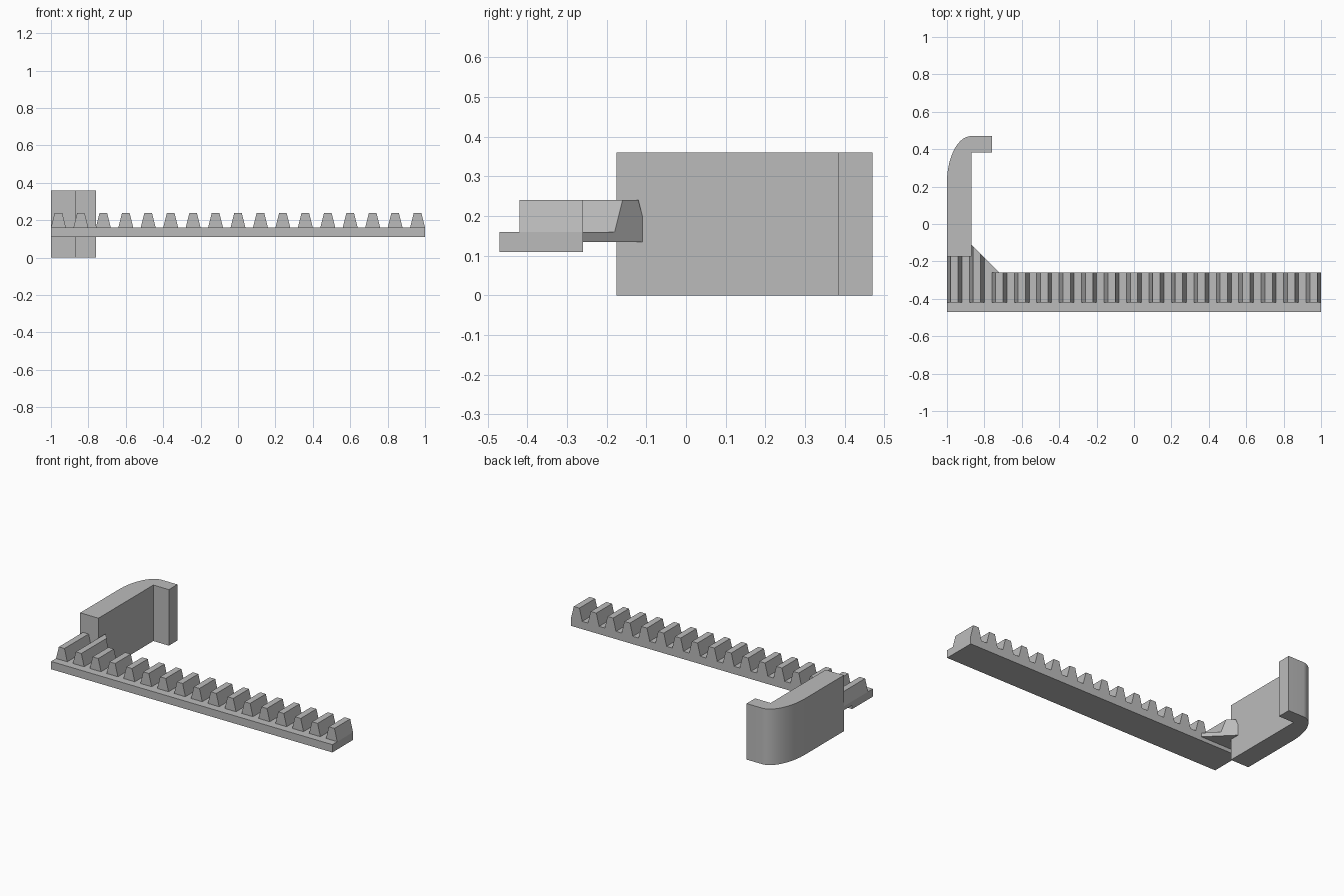
import bpy, bmesh, math

cube = bpy.data.objects.get("Cube")
if cube:
    bpy.data.objects.remove(cube)

grey = bpy.data.materials.new("plain grey")
grey.use_nodes = True
colour = (0.5, 0.5, 0.5, 1)
grey.diffuse_color = colour
grey.node_tree.nodes["Principled BSDF"].inputs["Base Color"].default_value = colour


def loft(name, start, end):
    """Solid between two matching outlines."""
    bm = bmesh.new()
    a = [bm.verts.new(p) for p in start]
    b = [bm.verts.new(p) for p in end]
    bm.faces.new(a)
    bm.faces.new(b[::-1])
    n = len(a)
    for i in range(n):
        j = (i + 1) % n
        bm.faces.new((a[j], a[i], b[i], b[j]))
    bmesh.ops.recalc_face_normals(bm, faces=bm.faces)
    mesh = bpy.data.meshes.new(name)
    bm.to_mesh(mesh)
    bm.free()
    mesh.materials.append(grey)
    obj = bpy.data.objects.new(name, mesh)
    bpy.context.collection.objects.link(obj)
    return obj


def slab(name, outline, z0, z1):
    """Plan outline raised from z0 to z1."""
    return loft(name, [(x, y, z0) for x, y in outline],
                [(x, y, z1) for x, y in outline])


FRONT, BACK, ARM_FRONT = -0.47, -0.26, -0.175
BASE_TOP, TOOTH_TOP = 0.16, 0.24
ARM_INNER = -0.87


def gusset_edge(x):
    return -0.98 - x


# Long bar under the teeth
slab("rack_bar", [(-1, FRONT), (1, FRONT), (1, BACK), (-1, BACK)], 0.11, BASE_TOP)

# Thinner web with a diagonal corner joining bar and arm
slab("corner_web", [(-1, BACK), (-0.72, BACK), (ARM_INNER, gusset_edge(ARM_INNER)),
                    (ARM_INNER, ARM_FRONT), (-1, ARM_FRONT)], 0.135, BASE_TOP)

# Tapered teeth; the first runs to the arm, the second to the diagonal
for i in range(17):
    cx = -0.96 + 0.12 * i
    profile = [(cx - 0.04, BASE_TOP), (cx + 0.04, BASE_TOP),
               (cx + 0.02, TOOTH_TOP), (cx - 0.02, TOOTH_TOP)]

    def tooth_end(x):
        if i == 0:
            return ARM_FRONT
        return gusset_edge(x) if i == 1 else BACK

    loft(f"tooth_{i + 1}", [(x, -0.42, z) for x, z in profile],
         [(x, tooth_end(x), z) for x, z in profile])

# Upright arm with rounded outer corner and hooked end
curve = [(ARM_INNER - 0.13 * math.cos(t), 0.22 + 0.25 * math.sin(t))
         for t in (math.pi / 2 * k / 20 for k in range(21))]
arm = slab("hooked_arm", [(ARM_INNER, ARM_FRONT), (-1, ARM_FRONT)] + curve +
           [(-0.76, 0.47), (-0.76, 0.383), (ARM_INNER, 0.383)], 0, 0.36)
bpy.context.view_layer.objects.active = arm
arm.select_set(True)
bpy.ops.object.shade_smooth_by_angle(angle=math.radians(30))
